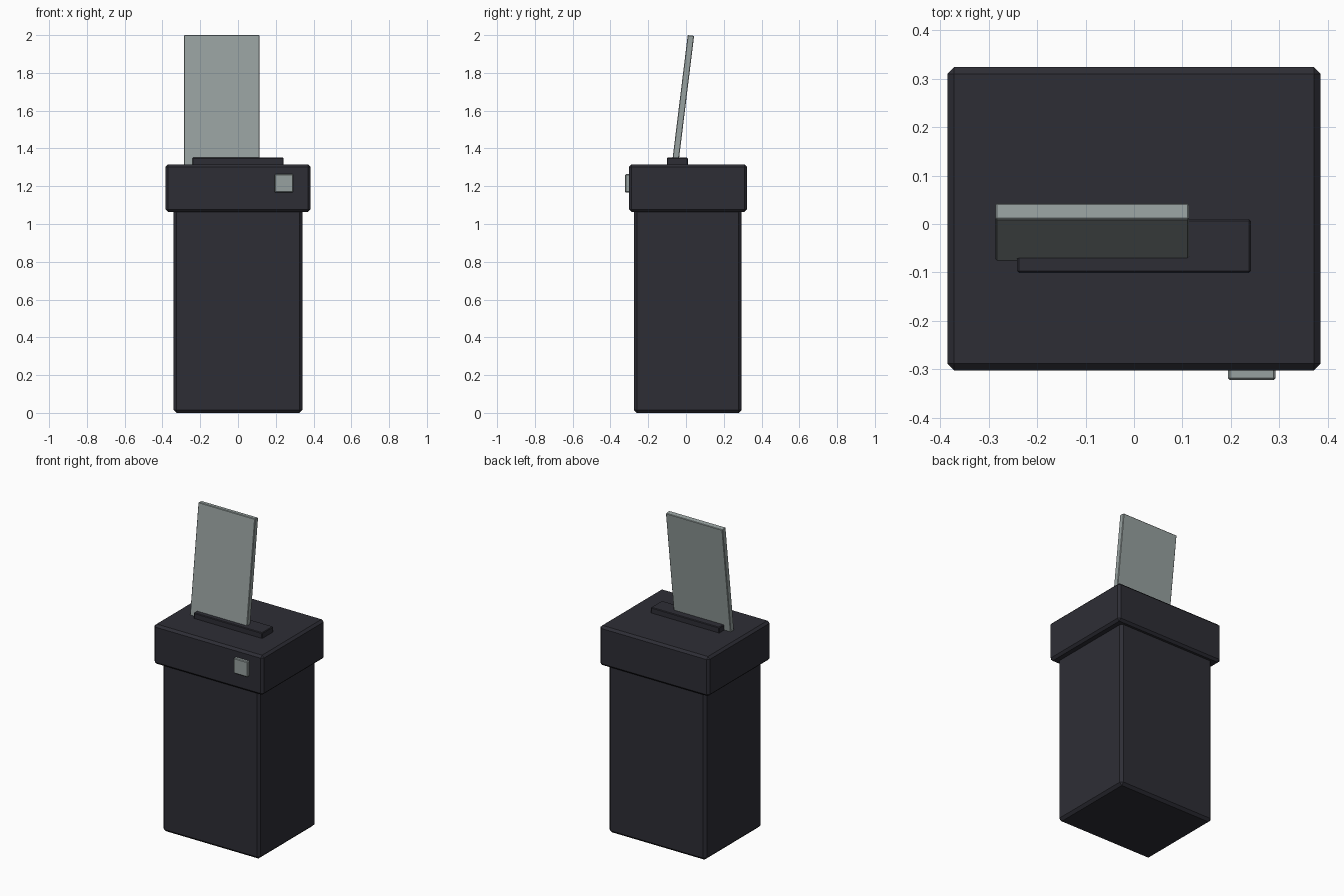
import bpy, bmesh, math
from mathutils import Matrix

if "Cube" in bpy.data.objects:
    bpy.data.objects.remove(bpy.data.objects["Cube"])


def material(name, rgba):
    m = bpy.data.materials.new(name)
    m.diffuse_color = rgba
    m.use_nodes = True
    m.node_tree.nodes["Principled BSDF"].inputs["Base Color"].default_value = m.diffuse_color
    return m


DARK = material("dark charcoal", (0.027, 0.027, 0.036, 1))
PALE = material("pale grey green", (0.31, 0.355, 0.35, 0.92))


def box(name, lo, hi, mat, chamfer):
    """Chamfered box between two corners."""
    size = [b - a for a, b in zip(lo, hi)]
    mid = [(a + b) / 2 for a, b in zip(lo, hi)]
    bm = bmesh.new()
    bmesh.ops.create_cube(bm, size=1, matrix=Matrix.Translation(mid) @ Matrix.Diagonal((*size, 1)))
    bmesh.ops.bevel(bm, geom=bm.edges[:], offset=chamfer, segments=1, affect='EDGES', profile=0.5)
    me = bpy.data.meshes.new(name)
    bm.to_mesh(me)
    bm.free()
    me.materials.append(mat)
    ob = bpy.data.objects.new(name, me)
    bpy.context.collection.objects.link(ob)
    return ob


# Bin and overhanging shredder head
box("bin_body", (-0.342, -0.276, 0), (0.342, 0.295, 1.085), DARK, 0.016)
box("shredder_head", (-0.385, -0.302, 1.064), (0.385, 0.324, 1.316), DARK, 0.014)

# Raised feed slot and front button
box("feed_slot", (-0.241, -0.101, 1.30), (0.241, 0.01, 1.351), DARK, 0.004)
box("power_button", (0.194, -0.322, 1.167), (0.292, -0.285, 1.264), PALE, 0.004)

# Paper sheet leaning back, its foot hidden inside the head
paper = box("paper_sheet", (-0.286, -0.017, -0.76), (0.113, 0.017, 0), PALE, 0.003)
paper.location = (0, 0.026, 1.998)
paper.rotation_euler.x = -math.radians(7)
